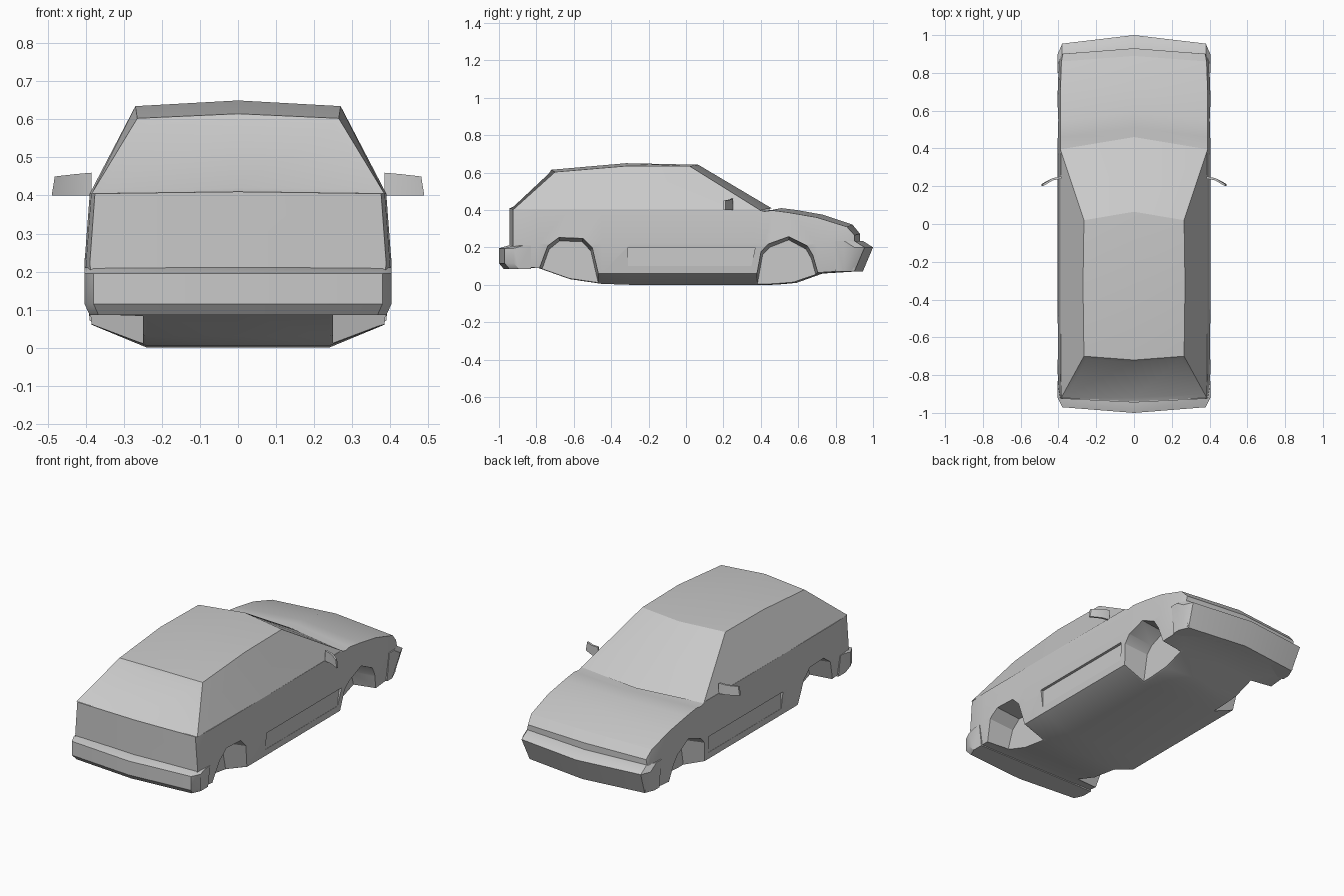
import bpy, bmesh, math

if "Cube" in bpy.data.objects:
    bpy.data.objects.remove(bpy.data.objects["Cube"])

paint = bpy.data.materials.new("plain grey")
paint.diffuse_color = (0.588, 0.588, 0.588, 1)
paint.use_nodes = True
paint.node_tree.nodes["Principled BSDF"].inputs["Base Color"].default_value = paint.diffuse_color


def make(name, verts, faces, angle=30):
    mesh = bpy.data.meshes.new(name)
    mesh.from_pydata(verts, [], faces)
    bm = bmesh.new()
    bm.from_mesh(mesh)
    bmesh.ops.remove_doubles(bm, verts=bm.verts, dist=1e-5)
    bmesh.ops.recalc_face_normals(bm, faces=bm.faces)
    bm.to_mesh(mesh)
    bm.free()
    mesh.materials.append(paint)
    ob = bpy.data.objects.new(name, mesh)
    bpy.context.collection.objects.link(ob)
    return ob


def smooth(ob, angle=30):
    bpy.ops.object.select_all(action='DESELECT')
    ob.select_set(True)
    bpy.context.view_layer.objects.active = ob
    bpy.ops.object.shade_smooth_by_angle(angle=math.radians(angle))


def bridge(rings, closed=True):
    """Verts and quads joining equal rings."""
    n = len(rings[0])
    verts = [p for r in rings for p in r]
    faces = [(i * n + j, i * n + (j + 1) % n, (i + 1) * n + (j + 1) % n, (i + 1) * n + j)
             for i in range(len(rings) - 1) for j in range(n)]
    return verts, faces


# Lower body: y, floor z, sill z, waist z, shoulder z, crown, bow, width
stations = [
    (-.925, .09, .095, .22, .405, .005, -.02, .965),
    (-.87, .09, .095, .22, .405, .005, 0, .99),
    (-.79, .09, .09, .22, .405, .005, 0, 1),
    (-.62, .03, .07, .22, .405, .005, 0, 1),
    (-.45, .005, .06, .22, .405, .005, 0, 1),
    (-.30, 0, .06, .22, .405, .005, 0, 1),
    (.37, 0, .06, .22, .405, .005, 0, 1),
    (.42, 0, .06, .22, .392, .008, .04, 1),
    (.46, .003, .06, .22, .398, .012, .05, 1),
    (.55, .01, .06, .22, .386, .014, .04, 1),
    (.70, .06, .065, .22, .36, .015, .03, 1),
    (.86, .07, .075, .22, .31, .012, .03, .985),
    (.90, .07, .08, .2, .265, .008, .03, .965),
]
rings = []
for y, zb, zs, zm, zt, crown, bow, w in stations:
    half = [(0, zb), (.24, zb), (.385 * w, zs), (.404 * w, zm), (.39 * w, zt), (0, zt + crown)]
    loop = half + [(-x, z) for x, z in half[-2:0:-1]]
    rings.append([(x, y + bow * (1 - abs(x) / .39), z) for x, z in loop])
verts, faces = bridge(rings)
last = (len(rings) - 1) * 10
for o in (0, last):
    faces += [tuple(o + i for i in range(6)), tuple(o + i for i in (5, 6, 7, 8, 9, 0))]
body = make("lower_body", verts, faces)


def cut(ob, rings, name):
    verts, faces = bridge(rings)
    n = len(rings[0])
    faces += [tuple(range(n)), tuple(range(n, 2 * n))]
    cutter = make(name, verts, faces)
    cutter.hide_render = True
    mod = ob.modifiers.new(name, 'BOOLEAN')
    mod.operation, mod.solver, mod.object = 'DIFFERENCE', 'EXACT', cutter
    bpy.context.view_layer.objects.active = ob
    bpy.ops.object.modifier_apply(modifier=name)
    bpy.data.objects.remove(cutter)


# Wheel wells, tapering inward, and sloped recesses in the doors
rear_arch = [(-.80, -.05), (-.79, .08), (-.74, .21), (-.68, .255), (-.55, .25),
             (-.50, .20), (-.453, .01), (-.44, -.05)]
front_arch = [(.355, -.05), (.367, .01), (.40, .18), (.44, .22), (.55, .26),
              (.65, .21), (.68, .16), (.71, .06), (.72, -.05)]
for s in (-1, 1):
    for arch in (rear_arch, front_arch):
        cy = (arch[0][0] + arch[-1][0]) / 2
        inner = [(s * .25, cy + (y - cy) * .93, z - .02) for y, z in arch]
        cut(body, [[(s * .42, y, z) for y, z in arch], inner], "wheel_well")
    recess = [(.386, .20), (.43, .20), (.43, .10), (.3885, .10)]
    cut(body, [[(s * x, -.31, z) for x, z in recess],
               [(s * x, .37 - .2 * (.2 - z), z) for x, z in recess]], "door_recess")
smooth(body)

# Cabin: roof and belt outlines, each row runs left, centre, right
rows = [
    [(.385, -.92, .405), (0, -.94, .41)],
    [(.265, -.70, .603), (0, -.72, .615)],
    [(.27, -.32, .635), (0, -.32, .65)],
    [(.265, .02, .634), (0, .065, .642)],
    [(.39, .395, .40), (0, .46, .408)],
]
verts = []
for (x, y, z), c in rows:
    verts += [(-x, y, z), c, (x, y, z)]
faces = [(3 * i + j, 3 * i + j + 1, 3 * i + j + 4, 3 * i + j + 3)
         for i in range(4) for j in range(2)]
verts += [(-.39, -.32, .405), (.39, -.32, .405)]
for a, m in ((0, 15), (2, 16)):
    faces += [(a, a + 3, a + 6, m), (m, a + 6, a + 9), (m, a + 9, a + 12)]
faces += [(0, 1, 2, 16, 14, 13, 12, 15)]
cabin = make("cabin", verts, faces)

# Rear window set slightly into the tailgate
bm = bmesh.new()
bm.from_mesh(cabin.data)
glass = [f for f in bm.faces if f.calc_center_median().y < -.75 and len(f.verts) == 4
         and f.normal.y < -.3 and abs(f.normal.x) < .3]
bmesh.ops.inset_region(bm, faces=glass, thickness=.022, depth=-.006, use_even_offset=True)
bm.to_mesh(cabin.data)
bm.free()
smooth(cabin, 25)


# Bumpers: side profile swept across a bowed plan
def bumper(name, profile, sign, corner, wrap):
    rings = []
    back = profile[0][0]
    for x, shift in ((-.404, wrap), (-.38, corner), (0, 0), (.38, corner), (.404, wrap)):
        ring = []
        for y, z in profile:
            yy = y if y == back else y - sign * shift
            if sign * (yy - back) < 0:
                yy = back
            ring.append((x * (.965 if z < .1 else 1), yy, z))
        rings.append(ring)
    verts, faces = bridge(rings)
    n = len(profile)
    faces += [tuple(range(n)), tuple(range(4 * n, 5 * n))]
    smooth(make(name, verts, faces), 40)


bumper("rear_bumper", [(-.83, .085), (-.975, .085), (-1, .115), (-1, .195),
                       (-.95, .21), (-.83, .21)], -1, .03, .08)
bumper("front_bumper", [(.80, .07), (.945, .07), (1, .2), (.945, .235), (.80, .235)], 1, .045, .1)

# Door mirrors: thin curved plates
plan = [(.385, .252, .46), (.43, .243, .456), (.482, .212, .45)]
for s, side in ((-1, "left"), (1, "right")):
    rings = []
    for x, y, top in plan:
        low = x + (.008 if x > .45 else 0)
        rings.append([(s * low, y, .40), (s * x, y, top),
                      (s * x, y - .012, top), (s * low, y - .012, .40)])
    verts, faces = bridge(rings)
    faces += [(0, 1, 2, 3), (8, 9, 10, 11)]
    smooth(make(side + "_mirror", verts, faces))
